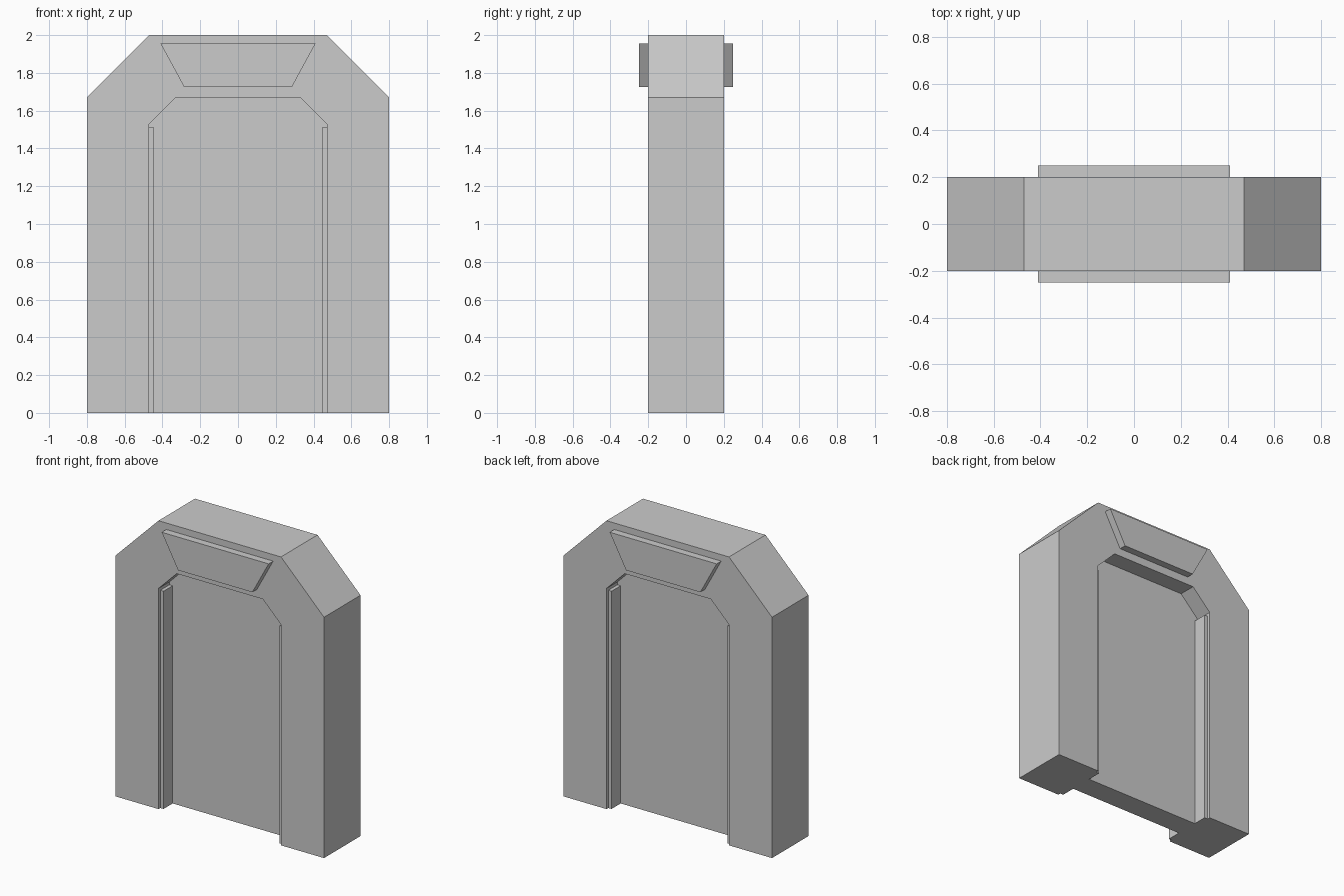
import bpy, bmesh

if "Cube" in bpy.data.objects:
    bpy.data.objects.remove(bpy.data.objects["Cube"])


def extrude_profile(name, half, y0, y1):
    """Prism from the right half of an x-z outline, mirrored across x = 0."""
    outline = half + [(-x, z) for x, z in reversed(half)]
    return prism(name, outline, y0, y1)


def prism(name, outline, y0, y1):
    bm = bmesh.new()
    face = bm.faces.new([bm.verts.new((x, y0, z)) for x, z in outline])
    new = bmesh.ops.extrude_face_region(bm, geom=[face])["geom"]
    verts = [g for g in new if isinstance(g, bmesh.types.BMVert)]
    bmesh.ops.translate(bm, verts=verts, vec=(0, y1 - y0, 0))
    bmesh.ops.recalc_face_normals(bm, faces=bm.faces)
    mesh = bpy.data.meshes.new(name)
    bm.to_mesh(mesh)
    bm.free()
    obj = bpy.data.objects.new(name, mesh)
    bpy.context.collection.objects.link(obj)
    return obj


def mirror(obj, x=False, y=False):
    mod = obj.modifiers.new("Mirror", 'MIRROR')
    mod.use_axis = (x, y, False)


# Doorway opening and chamfered outer arch
opening = [(0.47, 0), (0.47, 1.53), (0.33, 1.67)]
outer = [(0.47, 2.0), (0.8, 1.67), (0.8, 0)]

# Frame: one arch-shaped band around the opening
band = outer + opening
left = [(-x, z) for x, z in reversed(band)]
prism("door_frame", band + left, -0.2, 0.2)

# Recessed door slab filling the opening
extrude_profile("door_panel", opening, -0.08, 0.08)

# Thin jamb strips lining both sides of the opening
jamb = prism("jamb_strips", [(0.445, 0), (0.47, 0), (0.47, 1.51), (0.445, 1.51)],
             -0.18, 0.18)
mirror(jamb, x=True)

# Tapered plates above the door, front and back
plate = extrude_profile("lintel_plates", [(0.285, 1.725), (0.41, 1.955)], -0.25, -0.2)
mirror(plate, y=True)
